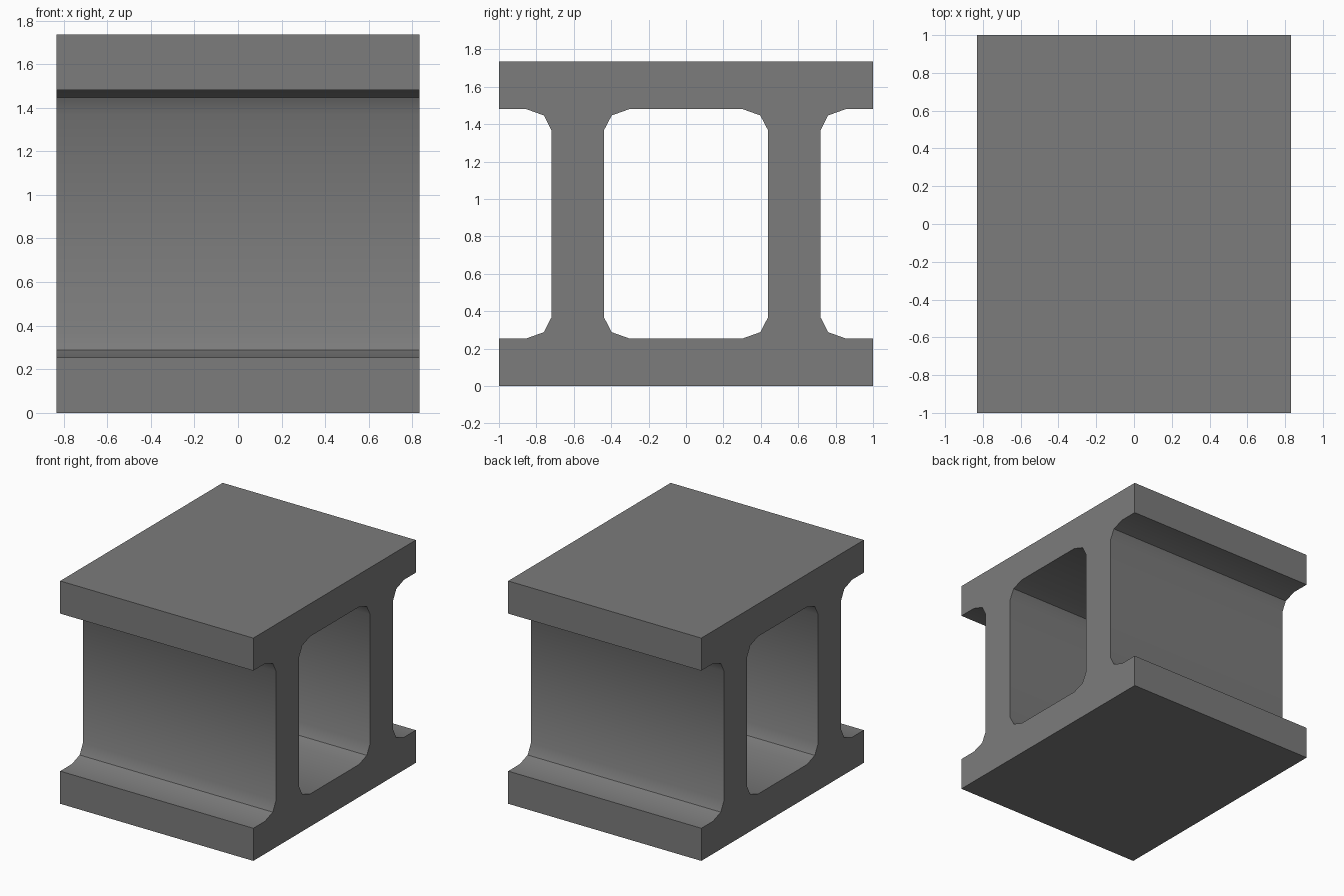
import bpy, bmesh, math
from mathutils import Vector

if "Cube" in bpy.data.objects:
    bpy.data.objects.remove(bpy.data.objects["Cube"])

HALF_LEN, HEIGHT = 0.832, 1.735
MID = HEIGHT / 2


def full_loop(quarter):
    """Mirror a lower-right quarter outline (y, z) into a closed loop."""
    right = quarter + [(y, HEIGHT - z) for y, z in reversed(quarter)]
    return right + [(-y, z) for y, z in reversed(right)]


# Outer outline: flange edge, fillet, web
outer = full_loop([(1.0, 0.0), (1.0, 0.254), (0.855, 0.254),
                   (0.76, 0.288), (0.72, 0.366)])
# Inner opening with chamfered corners
inner = full_loop([(0.302, 0.254), (0.397, 0.288), (0.438, 0.366)])

# Fill the section and extrude it along x
bm = bmesh.new()
edges = []
for loop in (outer, inner):
    verts = [bm.verts.new((-HALF_LEN, y, z)) for y, z in loop]
    edges += [bm.edges.new((verts[i - 1], v)) for i, v in enumerate(verts)]
bmesh.ops.triangle_fill(bm, edges=edges, use_beauty=True, use_dissolve=False)
ext = bmesh.ops.extrude_face_region(bm, geom=bm.faces[:], use_keep_orig=True)
moved = [g for g in ext["geom"] if isinstance(g, bmesh.types.BMVert)]
bmesh.ops.translate(bm, verts=moved, vec=Vector((2 * HALF_LEN, 0, 0)))
bmesh.ops.recalc_face_normals(bm, faces=bm.faces[:])

mesh = bpy.data.meshes.new("box_girder")
bm.to_mesh(mesh)
bm.free()
girder = bpy.data.objects.new("box_girder", mesh)
bpy.context.collection.objects.link(girder)

# Single steel grey
steel = bpy.data.materials.new("steel_grey")
steel.diffuse_color = (0.2, 0.2, 0.2, 1)
steel.use_nodes = True
steel.node_tree.nodes["Principled BSDF"].inputs["Base Color"].default_value = steel.diffuse_color
mesh.materials.append(steel)

# Soft fillets, sharp flange edges
bpy.context.view_layer.objects.active = girder
girder.select_set(True)
bpy.ops.object.shade_smooth_by_angle(angle=math.radians(35))
